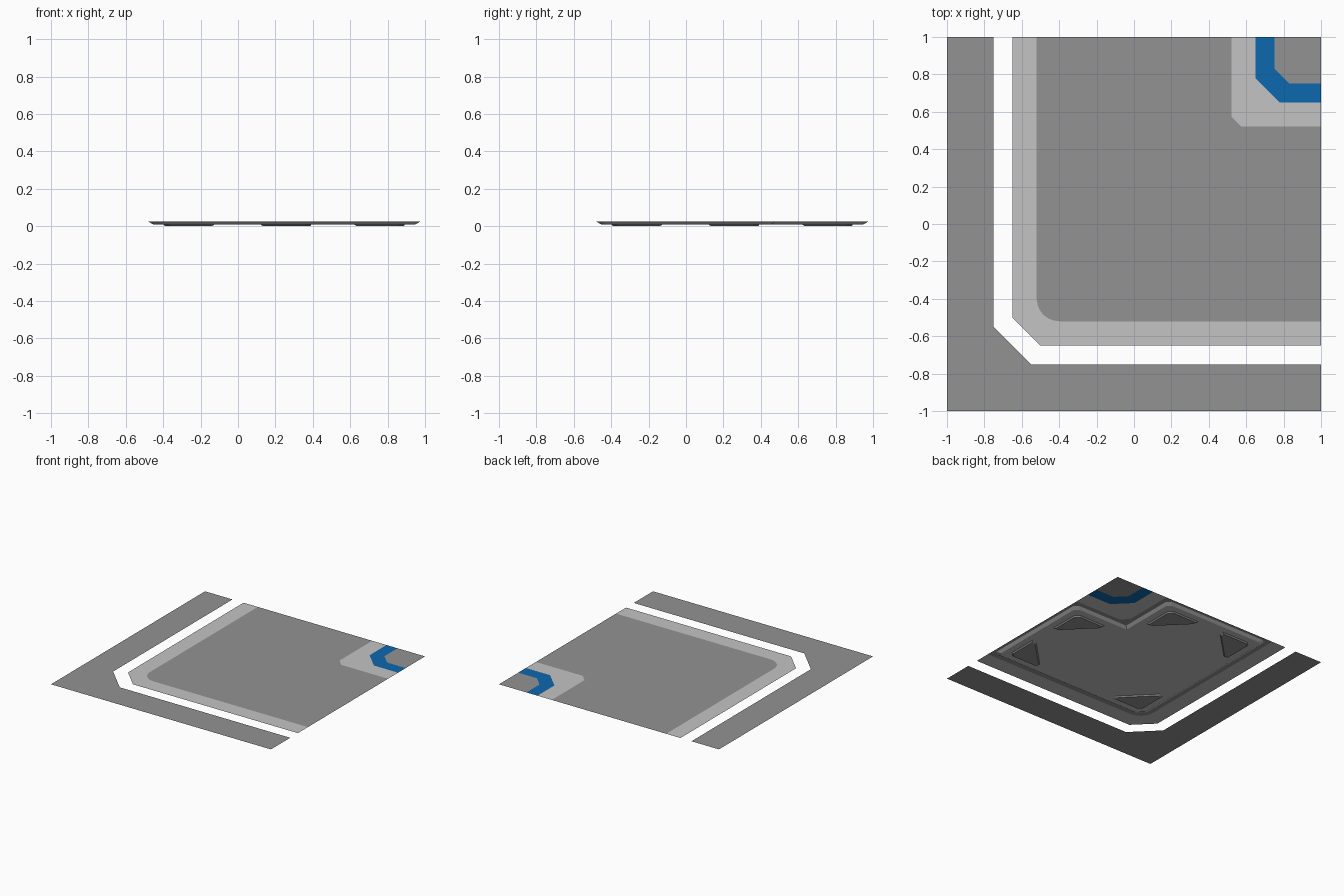
import bpy, bmesh, math

if "Cube" in bpy.data.objects:
    bpy.data.objects.remove(bpy.data.objects["Cube"])

TOP, FLOOR = 0.025, 0.01   # deck level, underside level of the tray


def material(name, rgb):
    m = bpy.data.materials.new(name)
    m.diffuse_color = (*rgb, 1)
    m.use_nodes = True
    m.node_tree.nodes["Principled BSDF"].inputs["Base Color"].default_value = m.diffuse_color
    return m


dark = material("dark grey", (0.29, 0.29, 0.295))
light = material("light grey", (0.55, 0.55, 0.55))
blue = material("blue", (0.004, 0.14, 0.43))


def finish(name, bm, mat):
    me = bpy.data.meshes.new(name)
    bm.to_mesh(me)
    bm.free()
    me.materials.append(mat)
    ob = bpy.data.objects.new(name, me)
    bpy.context.collection.objects.link(ob)
    return ob


def plate(name, pts, mat):
    """Flat sheet facing up at deck level."""
    bm = bmesh.new()
    f = bm.faces.new([bm.verts.new((x, y, TOP)) for x, y in pts])
    f.normal_update()
    if f.normal.z < 0:
        f.normal_flip()
    finish(name, bm, mat)


def frustum(name, upper, lower, z_up, z_low, mat):
    """Sloped sides from the upper to the lower outline, closed at the bottom."""
    bm = bmesh.new()
    a = [bm.verts.new((x, y, z_up)) for x, y in upper]
    b = [bm.verts.new((x, y, z_low)) for x, y in lower]
    n = len(a)
    for i in range(n):
        j = (i + 1) % n
        bm.faces.new((a[i], b[i], b[j], a[j]))
    bm.faces.new(b)
    bmesh.ops.recalc_face_normals(bm, faces=bm.faces)
    bm.normal_update()
    if min(f.normal.z for f in bm.faces) > -0.9:   # floor must face down
        bmesh.ops.reverse_faces(bm, faces=bm.faces)
    finish(name, bm, mat)


def elbow(a, cut):
    """Path from the back edge down x=a, across a cut corner, to the right edge."""
    return [(a, 1), (a, a + cut), (a + cut, a), (1, a)]


def round_elbow(a, r, steps=6):
    arc = [(a + r - r * math.cos(t), a + r - r * math.sin(t))
           for t in (math.pi / 2 * i / steps for i in range(steps + 1))]
    return [(a, 1)] + arc + [(1, a)]


# Nested bands of the deck, from the outer corner to the inner one
outer_gap, inner_gap = elbow(-0.75, 0.20), elbow(-0.65, 0.15)
floor_edge, notch_edge = round_elbow(-0.52, 0.12), elbow(0.52, 0.055)
blue_out, blue_in = elbow(0.65, 0.13), elbow(0.75, 0.08)
plate("outer_strip", [(-1, 1), (-1, -1), (1, -1)] + outer_gap[::-1], dark)
plate("outer_border", inner_gap + floor_edge[::-1], light)
plate("main_floor", floor_edge + notch_edge[::-1], dark)
plate("corner_border", notch_edge + blue_out[::-1], light)
plate("blue_stripe", blue_out + blue_in[::-1], blue)
plate("corner_floor", blue_in + [(1, 1)], dark)


def tray_outline(d):
    """L-shaped outline inset by d, with cut outer corners."""
    lo, hi, n = -0.48 + d, 0.975 - d, 0.48 - d
    c, k = 0.06, 0.03
    return [(lo, lo + c), (lo + c, lo), (hi - k, lo), (hi, lo + k),
            (hi, n - k), (hi - k, n), (n, n), (n, hi - k), (n - k, hi),
            (lo + k, hi), (lo, hi - k)]


# Underside tray
frustum("under_tray", tray_outline(0), tray_outline(0.025), TOP - 0.0005, FLOOR, light)


def pad_outline(cx, cy, sx, sy, grow):
    """Right triangle with blunted tips; sx, sy point along its legs."""
    size, k = 0.25, 0.03
    pts = [(k, 0), (size, 0), (size, k), (k, size), (0, size), (0, k)]
    m = size / 3
    return [(cx + sx * (m + (u - m) * grow), cy + sy * (m + (v - m) * grow))
            for u, v in pts]


# Triangular feet in the five outer corners of the tray
feet = [(0.885, 0.385, -1, -1), (0.885, -0.39, -1, 1), (-0.39, -0.39, 1, 1),
        (-0.39, 0.885, 1, -1), (0.385, 0.885, -1, -1)]
for i, p in enumerate(feet):
    frustum(f"foot_{i + 1}", pad_outline(*p, 1.1), pad_outline(*p, 1.0), FLOOR, 0, dark)
